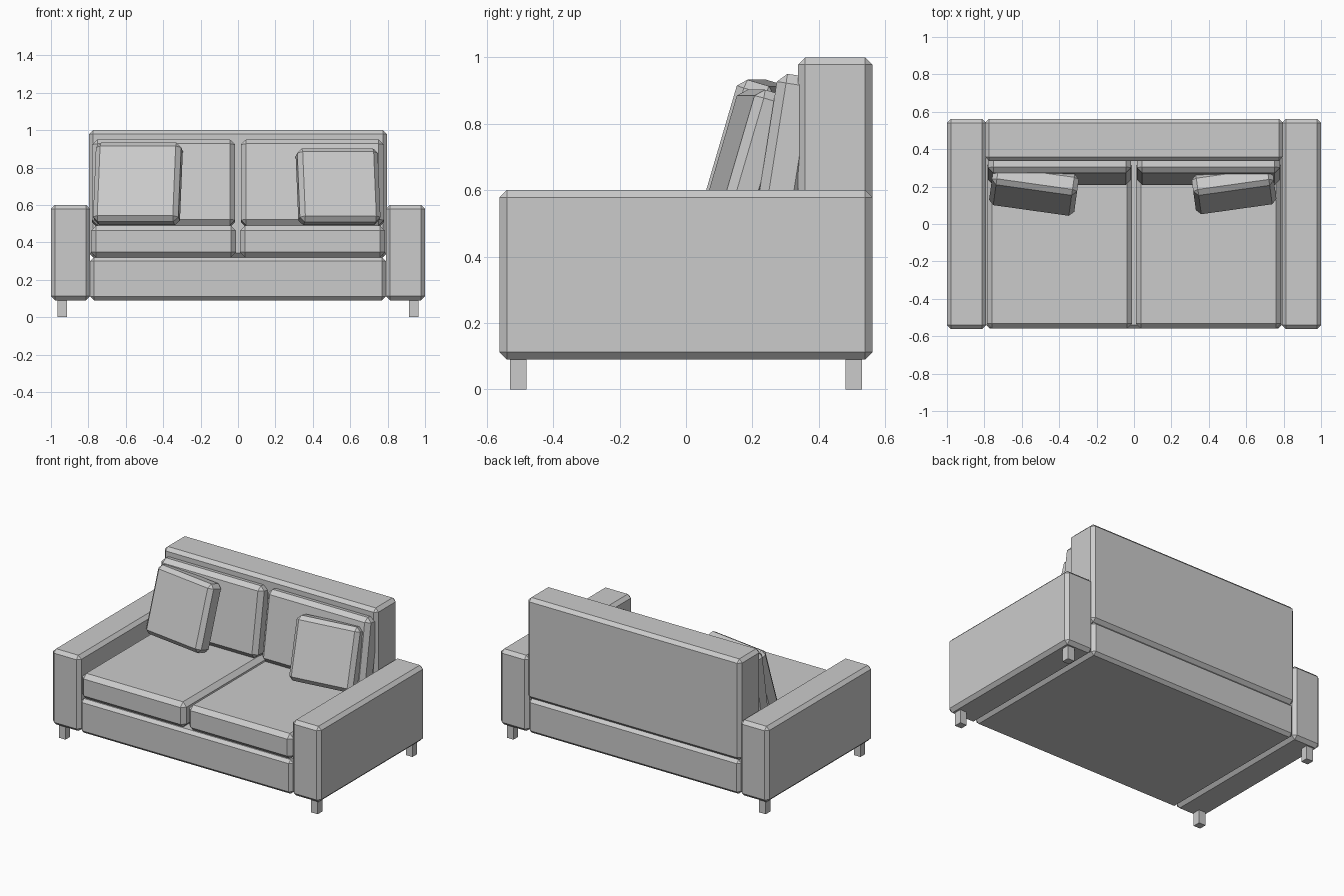
import bpy
from math import radians

if "Cube" in bpy.data.objects:
    bpy.data.objects.remove(bpy.data.objects["Cube"])


def box(name, centre, size, bevel=0.0, tilt=0.0, turn=0.0):
    """Flat-faced box with single-segment chamfers."""
    bpy.ops.mesh.primitive_cube_add(size=1, location=centre)
    ob = bpy.context.object
    ob.name = name
    ob.scale = size
    bpy.ops.object.transform_apply(location=False, rotation=False, scale=True)
    ob.rotation_euler = (radians(-tilt), 0, radians(turn))
    if bevel:
        mod = ob.modifiers.new("chamfer", 'BEVEL')
        mod.width = bevel
        mod.segments = 1
    return ob


def span(name, x, y, z, bevel=0.0):
    """Box given by its limits on each axis."""
    lim = (x, y, z)
    return box(name, [(a + b) / 2 for a, b in lim], [abs(b - a) for a, b in lim], bevel)


# Frame
span("base", (-0.79, 0.79), (-0.56, 0.56), (0.09, 0.32), 0.02)
span("backrest", (-0.797, 0.797), (0.337, 0.562), (0.32, 1.0), 0.022)

for side, s in (("left", -1), ("right", 1)):
    # Arms and legs
    span(side + "_arm", (s * 0.79, s * 1.0), (-0.562, 0.562), (0.09, 0.60), 0.022)
    for end, e in (("front", -1), ("back", 1)):
        span(f"{side}_{end}_leg", (s * 0.915, s * 0.965), (e * 0.48, e * 0.53), (0, 0.1))
    # Seat and leaning back cushions
    span(side + "_seat_cushion", (s * 0.01, s * 0.787), (-0.56, 0.34), (0.32, 0.49), 0.028)
    box(side + "_back_cushion", (s * 0.398, 0.306, 0.715), (0.765, 0.13, 0.465), 0.028, 9)

# Scatter pillows
box("left_pillow", (-0.535, 0.184, 0.712), (0.46, 0.12, 0.44), 0.026, 16.5, -8)
box("right_pillow", (0.535, 0.184, 0.697), (0.435, 0.115, 0.41), 0.026, 16.5, 8)
